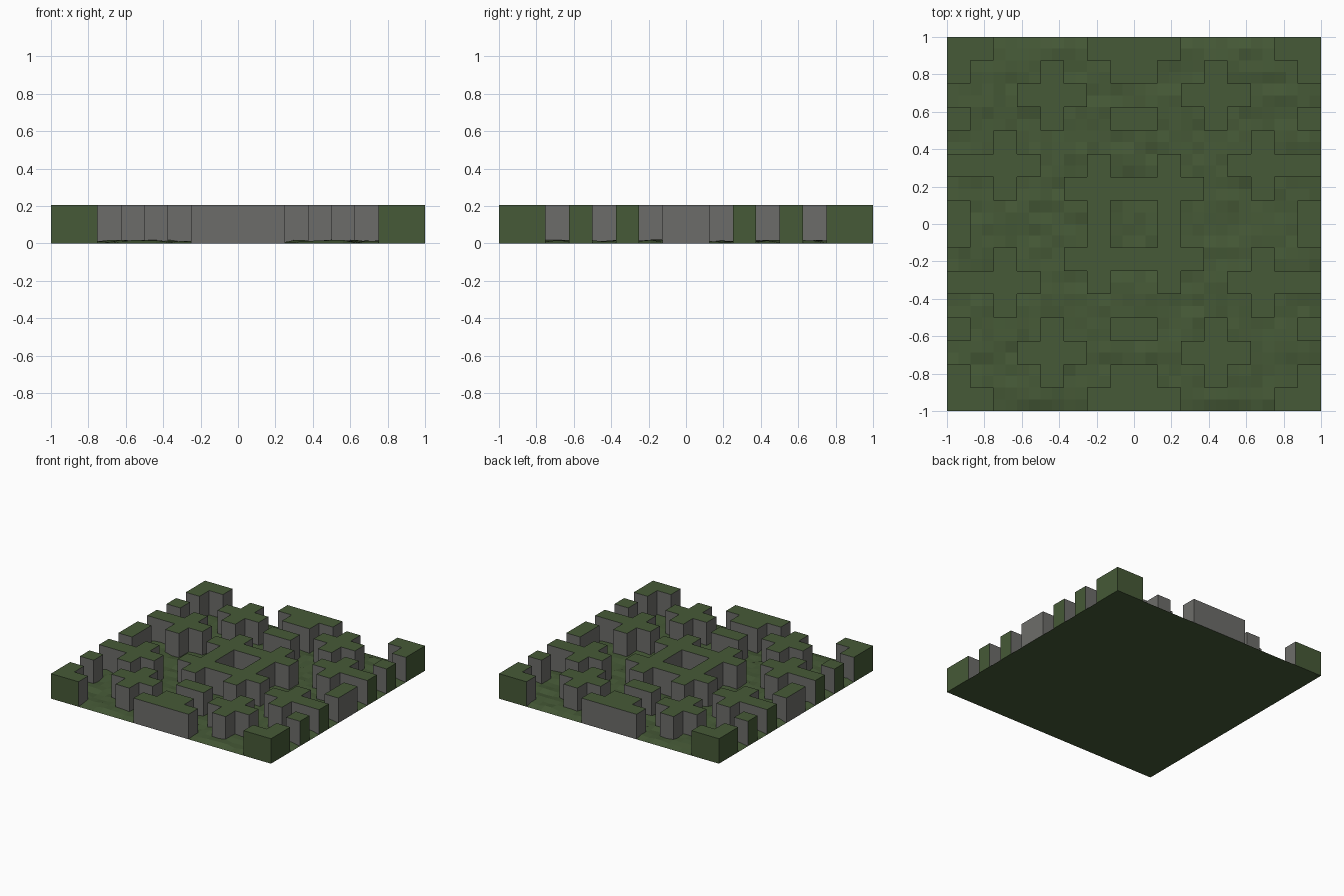
import bpy, bmesh, random

if "Cube" in bpy.data.objects:
    bpy.data.objects.remove(bpy.data.objects["Cube"])

U = 0.125      # size of one grid cell
H = 0.205      # height of the raised blocks
random.seed(4)


def material(name, rgb):
    m = bpy.data.materials.new(name)
    m.diffuse_color = (*rgb, 1)
    m.use_nodes = True
    m.node_tree.nodes["Principled BSDF"].inputs["Base Color"].default_value = m.diffuse_color
    return m


GREEN = material("moss green", (0.061, 0.101, 0.038))
GREY = material("stone grey", (0.152, 0.152, 0.143))


def finish(name, bm):
    bmesh.ops.remove_doubles(bm, verts=bm.verts, dist=1e-5)
    me = bpy.data.meshes.new(name)
    bm.to_mesh(me)
    bm.free()
    me.materials.append(GREEN)
    me.materials.append(GREY)
    ob = bpy.data.objects.new(name, me)
    bpy.context.collection.objects.link(ob)


def block(name, rects, sx=1, sy=1, green_rim=False):
    """Raise a union of cell rectangles (x0, y0, x1, y1), optionally mirrored."""
    cells = set()
    for x0, y0, x1, y1 in rects:
        for i in range(x0, x1):
            for j in range(y0, y1):
                cells.add((i if sx > 0 else -1 - i, j if sy > 0 else -1 - j))
    bm = bmesh.new()

    def quad(pts, mat):
        f = bm.faces.new([bm.verts.new((x * U, y * U, z)) for x, y, z in pts])
        f.material_index = mat

    for i, j in sorted(cells):
        quad([(i, j, H), (i + 1, j, H), (i + 1, j + 1, H), (i, j + 1, H)], 0)
        for di, dj, a, b in (((0), -1, (i, j), (i + 1, j)),
                             (1, 0, (i + 1, j), (i + 1, j + 1)),
                             (0, 1, (i + 1, j + 1), (i, j + 1)),
                             (-1, 0, (i, j + 1), (i, j))):
            n = (i + di, j + dj)
            if n in cells:
                continue
            outside = not (-8 <= n[0] < 8 and -8 <= n[1] < 8)
            mat = 0 if (outside and green_rim) else 1
            quad([(*a, 0), (*b, 0), (*b, H), (*a, H)], mat)
    finish(name, bm)


# Ground: thin slab with a slightly bumpy top and flat underside
N = 32
bm = bmesh.new()
bmesh.ops.create_grid(bm, x_segments=N, y_segments=N, size=1.0)
for v in bm.verts:
    edge = max(abs(v.co.x), abs(v.co.y)) > 0.999
    v.co.z = 0.0 if edge else random.uniform(0.003, 0.02)
bm.faces.new([bm.verts.new(p) for p in ((-1, -1, 0), (-1, 1, 0), (1, 1, 0), (1, -1, 0))])
finish("ground", bm)

# Blocks repeated in all four quadrants
for sx in (-1, 1):
    for sy in (-1, 1):
        tag = ("right" if sx > 0 else "left") + ("_back" if sy > 0 else "_front")
        block("corner_block_" + tag, [(6, 7, 8, 8), (7, 6, 8, 8)], sx, sy, True)
        block("rim_post_" + tag, [(7, 4, 8, 5)], sx, sy, True)
        block("tailed_cross_" + tag, [(4, 2, 8, 3), (5, 1, 6, 4)], sx, sy, True)
        block("plus_block_" + tag, [(2, 5, 5, 6), (3, 4, 4, 7)], sx, sy)

# Blocks repeated front and back
for sy, tag in ((-1, "front"), (1, "back")):
    block("gate_block_" + tag, [(-2, 7, 2, 8), (-1, 6, 1, 7)], 1, sy)
    block("bar_block_" + tag, [(-1, 4, 1, 5)], 1, sy)

# Blocks repeated left and right
for sx, tag in ((-1, "left"), (1, "right")):
    block("side_block_" + tag, [(7, -1, 8, 1)], sx, 1)

# Central lattice with a square opening
block("central_lattice", [(-2, -3, -1, 3), (1, -3, 2, 3), (-3, 1, 3, 2), (-3, -2, 3, -1)])
